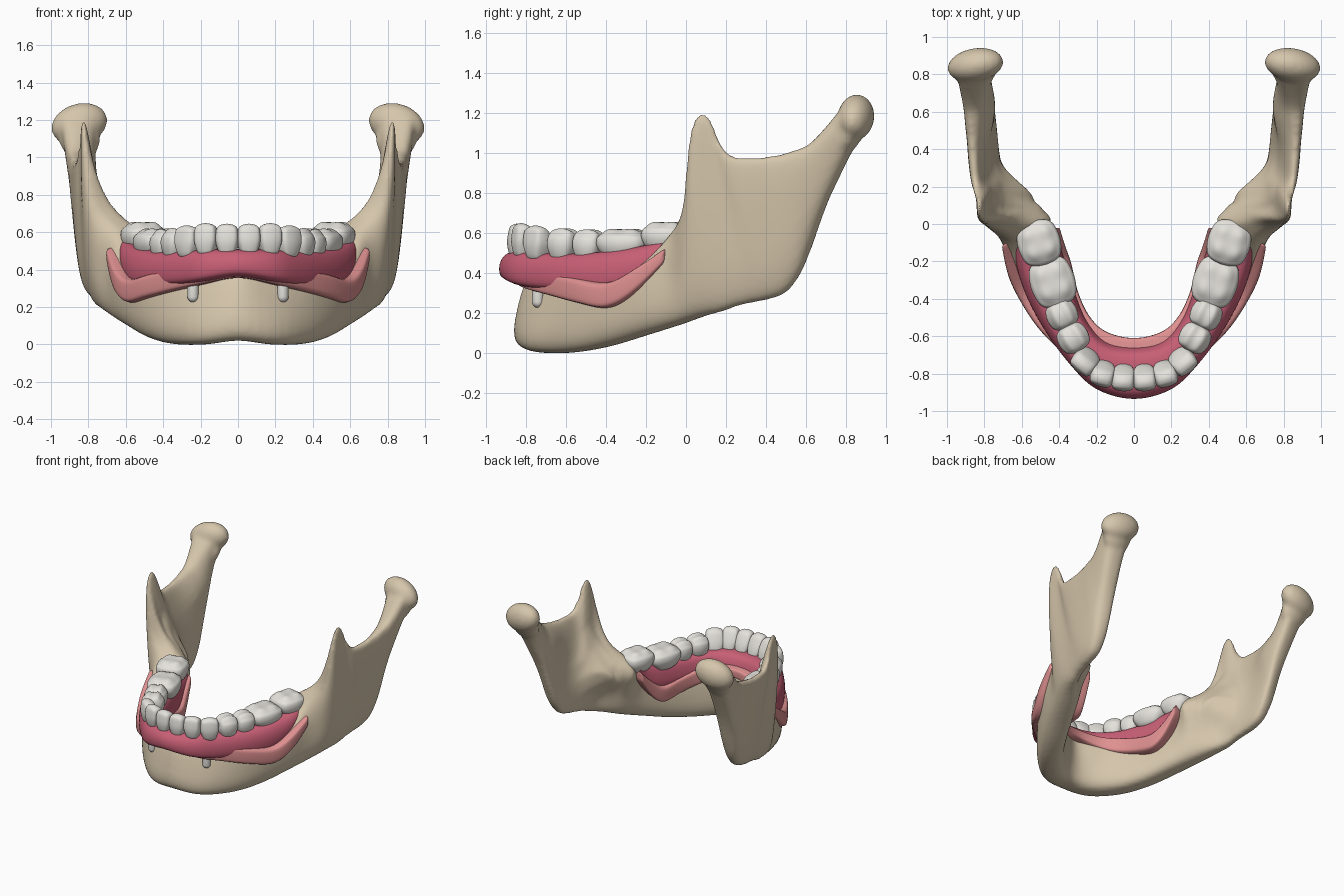
import bpy, bmesh, math
from mathutils import Vector, Matrix

if "Cube" in bpy.data.objects:
    bpy.data.objects.remove(bpy.data.objects["Cube"])


def material(name, col):
    m = bpy.data.materials.new(name)
    m.diffuse_color = (*col, 1)
    m.use_nodes = True
    m.node_tree.nodes["Principled BSDF"].inputs["Base Color"].default_value = m.diffuse_color
    return m


BONE = material("bone_beige", (0.67, 0.565, 0.41))
GUM = material("gum_rose", (0.58, 0.115, 0.18))
LINER = material("liner_pink", (0.74, 0.28, 0.28))
TOOTH = material("tooth_ivory", (0.78, 0.76, 0.71))


def finish(bm, name, mat, subsurf=0):
    bmesh.ops.recalc_face_normals(bm, faces=bm.faces[:])
    for f in bm.faces:
        f.smooth = True
    me = bpy.data.meshes.new(name)
    bm.to_mesh(me)
    bm.free()
    me.materials.append(mat)
    ob = bpy.data.objects.new(name, me)
    bpy.context.scene.collection.objects.link(ob)
    if subsurf:
        s = ob.modifiers.new("smooth_surface", 'SUBSURF')
        s.levels = s.render_levels = subsurf
    return ob


def spline(rows, steps):
    """Catmull-Rom through rows of numbers, returns (value, derivative) pairs."""
    out, n = [], len(rows)
    for i in range(n - 1):
        p0, p1, p2, p3 = (rows[max(0, min(n - 1, i + k))] for k in (-1, 0, 1, 2))
        for j in range(steps + (i == n - 2)):
            t = j / steps
            val, der = [], []
            for a, b, c, d in zip(p0, p1, p2, p3):
                k1, k2, k3 = c - a, 2 * a - 5 * b + 4 * c - d, 3 * b - a - 3 * c + d
                val.append(0.5 * (2 * b + k1 * t + k2 * t * t + k3 * t ** 3))
                der.append(0.5 * (k1 + 2 * k2 * t + 3 * k3 * t * t))
            out.append((val, der))
    return out


def sweep(bm, rows, xcols, section, steps):
    """Closed loft over a half arch and its mirror image."""
    mirrored = [[-v if i in xcols else v for i, v in enumerate(r)] for r in rows[:0:-1]]
    rings = [[bm.verts.new(p) for p in section(v, d)]
             for v, d in spline(mirrored + [list(r) for r in rows], steps)]
    n = len(rings[0])
    for a, b in zip(rings, rings[1:]):
        for i in range(n):
            j = (i + 1) % n
            bm.faces.new((a[i], a[j], b[j], b[i]))
    bm.faces.new(rings[0])
    bm.faces.new(rings[-1][::-1])


# Jaw bone: lower edge point, upper edge point, half thickness below and above
JAW = [
    (0, -.765, .02, 0, -.73, .42, .125, .07),
    (.17, -.72, 0, .16, -.655, .42, .12, .07),
    (.32, -.57, 0, .33, -.55, .42, .115, .08),
    (.435, -.39, .03, .46, -.40, .40, .11, .10),
    (.54, -.19, .09, .56, -.20, .46, .11, .11),
    (.625, -.03, .14, .60, -.05, .61, .11, .11),
    (.68, .07, .175, .715, 0, .73, .10, .085),
    (.715, .14, .195, .79, .01, .96, .09, .05),
    (.735, .20, .21, .82, .025, 1.12, .082, .03),
    (.747, .25, .23, .826, .07, 1.20, .08, .024),
    (.757, .31, .245, .83, .125, 1.165, .08, .024),
    (.765, .36, .255, .84, .16, 1.07, .078, .03),
    (.772, .42, .268, .85, .22, .99, .078, .036),
    (.778, .50, .30, .86, .32, .98, .076, .04),
    (.786, .57, .39, .866, .43, .985, .076, .042),
    (.795, .62, .51, .87, .53, 1.01, .074, .05),
    (.82, .71, .76, .865, .63, 1.055, .07, .065),
    (.85, .865, 1.08, .85, .78, 1.22, .085, .11),
]
# Swellings of the inner wall: y, z, y spread, z spread, depth
SWELL = [(.125, .54, .14, .15, .18), (.58, .86, .15, .18, .04)]


def spow(v, e):
    return math.copysign(abs(v) ** e, v)


def jaw_section(v, d):
    low, high = Vector(v[0:3]), Vector(v[3:6])
    n = Vector((d[1], -d[0], 0)).normalized()
    pts = []
    for i in range(28):
        a = 2 * math.pi * i / 28
        u, w = spow(math.cos(a), .65), spow(math.sin(a), .75)
        f = (1 + w) / 2
        p = low.lerp(high, f) + n * u * (v[6] + (v[7] - v[6]) * f)
        if u < 0:
            push = sum(k * math.exp(-((p.y - y) / sy) ** 2 - ((p.z - z) / sz) ** 2)
                       for y, z, sy, sz, k in SWELL)
            p.x -= math.copysign(push * -u, p.x)
        pts.append(p)
    return pts


bm = bmesh.new()
sweep(bm, JAW, (0, 3), jaw_section, 4)
# Rounded joint heads with a flaring neck below
for sd in (-1, 1):
    for c, yaw, tilt, pitch, rad in (((.848, .85, 1.178), -10, 16, 0, (.155, .09, .11)),
                                     ((.85, .825, 1.12), -6, 8, -25, (.113, .07, .15))):
        m = (Matrix.Translation((c[0] * sd, c[1], c[2]))
             @ Matrix.Rotation(math.radians(yaw * sd), 4, 'Z')
             @ Matrix.Rotation(math.radians(tilt * sd), 4, 'Y')
             @ Matrix.Rotation(math.radians(pitch), 4, 'X')
             @ Matrix.Diagonal((*rad, 1)))
        bmesh.ops.create_uvsphere(bm, u_segments=28, v_segments=18, radius=1, matrix=m)
jaw = finish(bm, "jaw_bone", BONE)
r = jaw.modifiers.new("fuse", 'REMESH')
r.mode, r.voxel_size, r.use_smooth_shade = 'VOXEL', .014, True
s = jaw.modifiers.new("soften", 'SMOOTH')
s.factor, s.iterations = .5, 10

# Denture base and liner: outer xy, inner xy, top z, bottom z
GUM_ROWS = [
    (0, -.937, 0, -.655, .51, .36),
    (.20, -.885, .15, -.625, .51, .33),
    (.34, -.755, .25, -.515, .50, .31),
    (.47, -.58, .31, -.38, .50, .305),
    (.57, -.40, .36, -.22, .52, .30),
    (.63, -.22, .40, -.10, .545, .37),
    (.635, -.07, .42, -.02, .585, .50),
]
LINER_ROWS = [
    (0, -.86, 0, -.61, .43, .355),
    (.20, -.83, .15, -.575, .42, .32),
    (.38, -.69, .24, -.49, .40, .28),
    (.51, -.56, .30, -.36, .37, .245),
    (.61, -.41, .335, -.21, .35, .22),
    (.675, -.27, .37, -.11, .42, .295),
    (.71, -.10, .40, -.01, .53, .46),
]
GUM_SHAPE = [(.10, 0), (0, .2), (0, .6), (.10, .88), (.25, 1), (.75, 1),
             (.90, .85), (1, .4), (1, 0)]
LINER_SHAPE = [(.04, 0), (0, .12), (0, .88), (.04, 1), (.5, 1.15), (.96, 1),
               (1, .88), (1, .12), (.96, 0)]


def plate(name, rows, shape, mat):
    def section(v, d):
        o, i = Vector((v[0], v[1], 0)), Vector((v[2], v[3], 0))
        return [o.lerp(i, t) + Vector((0, 0, v[5] + (v[4] - v[5]) * h)) for t, h in shape]
    b = bmesh.new()
    sweep(b, rows, (0, 2), section, 4)
    finish(b, name, mat, 2)


plate("denture_gum", GUM_ROWS, GUM_SHAPE, GUM)
plate("denture_liner", LINER_ROWS, LINER_SHAPE, LINER)


# Teeth: local x runs along the arch, local -y faces outward
def tooth(name, sd, x, y, turn, w, dep, top, kind):
    b = bmesh.new()
    bmesh.ops.create_cube(b, size=2)
    bmesh.ops.subdivide_edges(b, edges=b.edges[:], cuts=3, use_grid_fill=True)
    bottom = top - .17
    rot = Matrix.Rotation(math.radians(turn), 3, 'Z')
    for v in b.verts:
        c = v.co.copy()
        p = c.lerp(c.normalized() * 1.25, .6 if kind == "cutting" else .75)
        if kind == "cutting":  # wedge with a thin forward edge
            f = (p.z + 1) / 2
            p.y = p.y * (1 - .5 * f) - .42 * f
        elif c.z > .9:  # chewing cusps and grooves
            sx, sy = (math.sin(math.pi * abs(q)) for q in (c.x, c.y))
            p.z += .46 * (sx * sy if kind == "molar" else .8 * sy) - .28
        if p.z < 0:  # narrower neck
            p.x *= 1 + .3 * p.z
            p.y *= 1 + .12 * p.z
        p = rot @ Vector((p.x * w * 1.06, p.y * dep * 1.06, 0)) + Vector(
            (x, y, bottom + (p.z + 1) / 2 * (top - bottom)))
        v.co = (p.x * sd, p.y, p.z)
    finish(b, name, TOOTH, 2)


TEETH = [
    ("central_incisor", .056, -.81, 4, .056, .078, .637, "cutting"),
    ("lateral_incisor", .163, -.79, 16, .057, .076, .64, "cutting"),
    ("canine", .252, -.725, 40, .062, .076, .628, "cutting"),
    ("first_premolar", .325, -.61, 60, .066, .072, .62, "premolar"),
    ("second_premolar", .385, -.485, 65, .066, .072, .615, "premolar"),
    ("first_molar", .435, -.31, 72, .118, .102, .625, "molar"),
    ("second_molar", .508, -.10, 74, .105, .098, .66, "molar"),
]
for sd, side in ((1, "right"), (-1, "left")):
    for name, *rest in TEETH:
        tooth(f"{name}_{side}", sd, *rest)
    # Round-ended implant post under the denture
    b = bmesh.new()
    bmesh.ops.create_uvsphere(b, u_segments=20, v_segments=12, radius=.03)
    for v in b.verts:
        v.co += Vector((.24 * sd, -.74, .40 if v.co.z > .001 else .255))
    finish(b, f"implant_post_{side}", TOOTH)
